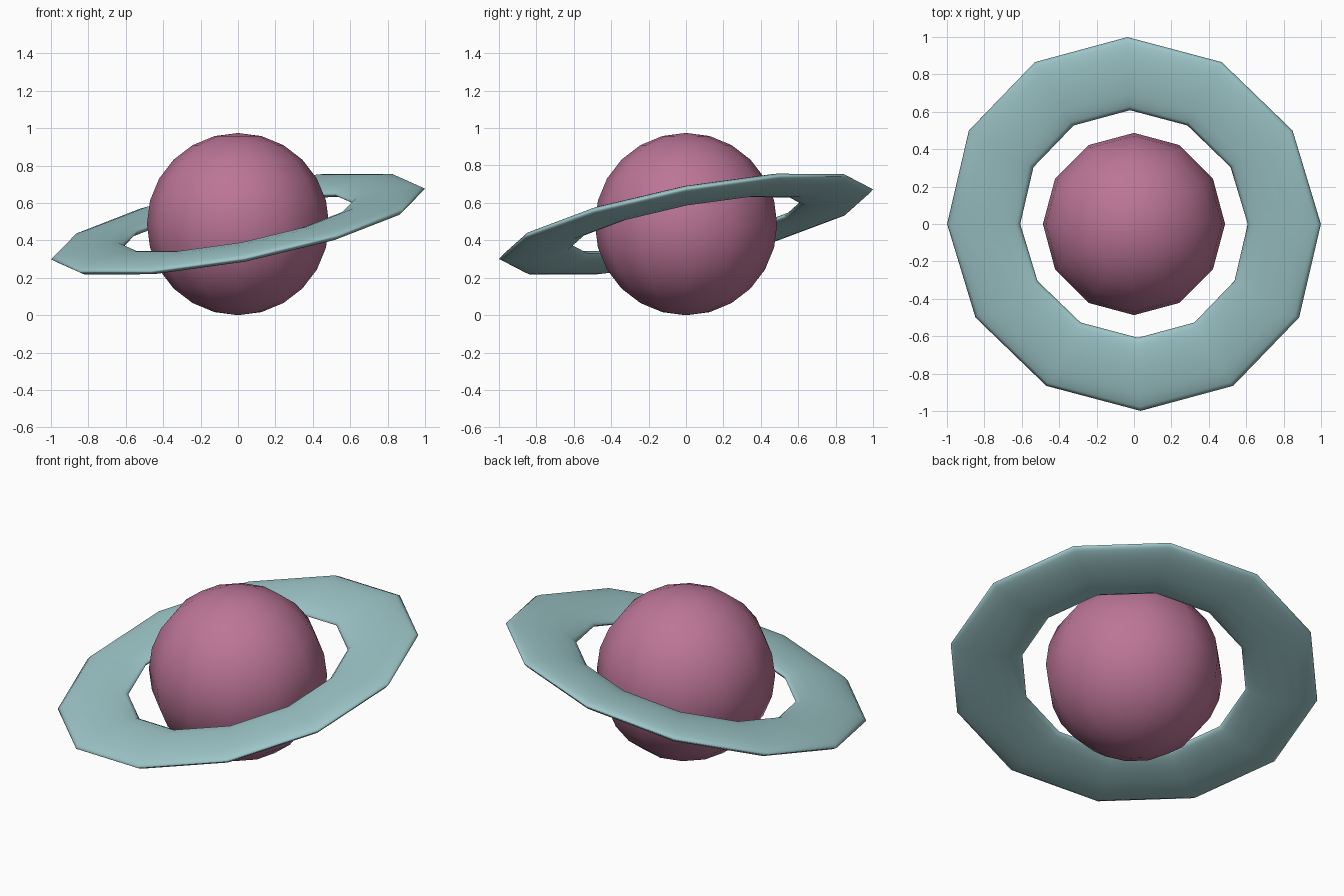
import bpy

# Remove the default cube
cube = bpy.data.objects.get("Cube")
if cube:
    bpy.data.objects.remove(cube, do_unlink=True)


def make_material(name, rgb):
    mat = bpy.data.materials.new(name)
    mat.use_nodes = True
    color = (*rgb, 1.0)
    mat.diffuse_color = color
    mat.node_tree.nodes["Principled BSDF"].inputs["Base Color"].default_value = color
    return mat


def finish(name, mat):
    obj = bpy.context.object
    obj.name = name
    obj.data.name = name
    obj.data.materials.append(mat)
    bpy.ops.object.shade_smooth()
    return obj


CENTER = (0, 0, 0.487)
TILT = 0.187

# Planet globe
bpy.ops.mesh.primitive_uv_sphere_add(segments=12, ring_count=12, radius=0.487, location=CENTER)
finish("planet", make_material("dusty pink", (0.50, 0.178, 0.308)))

# Flattened, tilted ring around the globe
bpy.ops.mesh.primitive_torus_add(major_segments=12, minor_segments=12,
                                 major_radius=0.818, minor_radius=0.199,
                                 location=CENTER, rotation=(TILT, -TILT, 0))
ring = finish("planet_ring", make_material("pale teal", (0.34, 0.565, 0.58)))
ring.scale.z = 0.2
